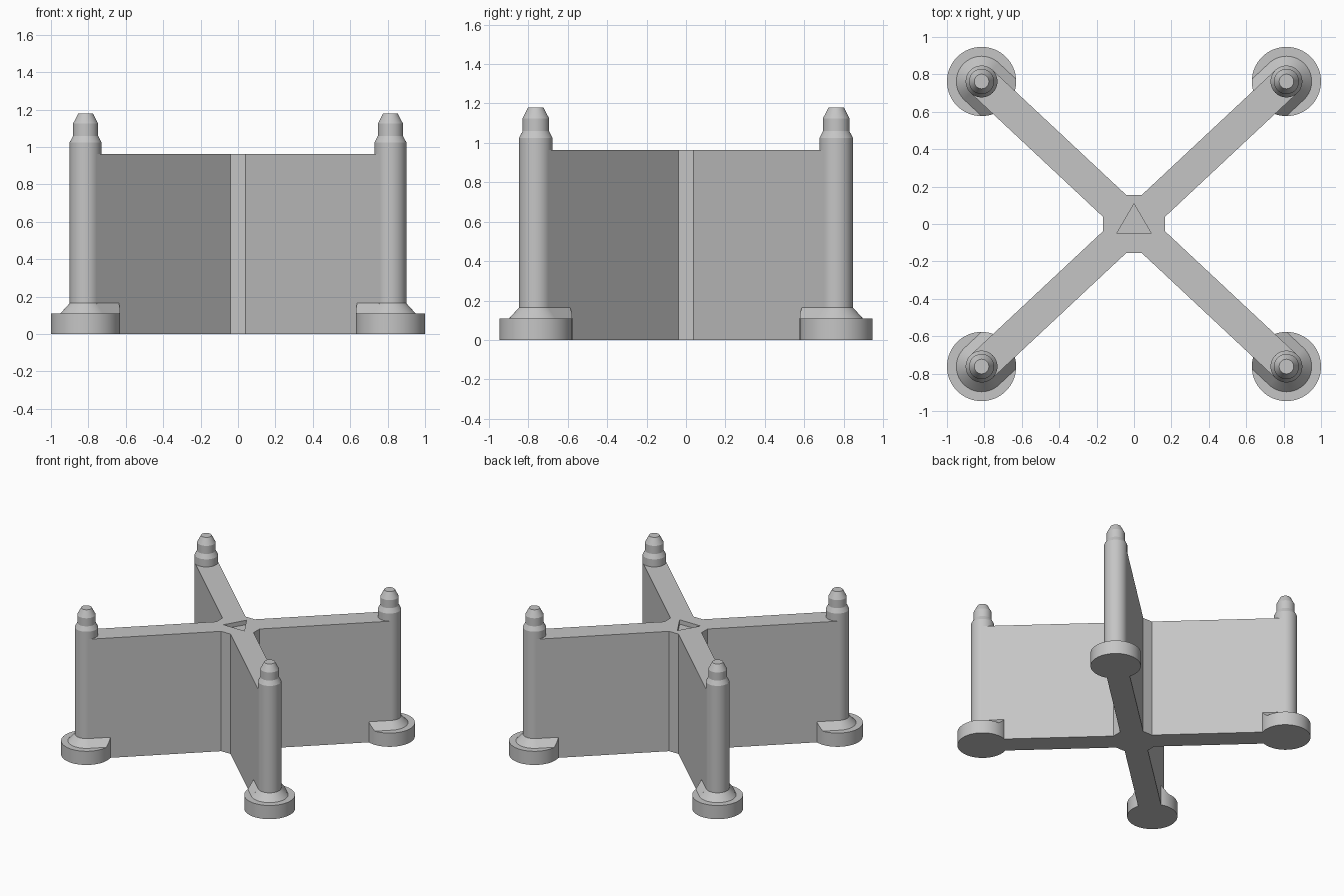
import bpy, bmesh, math
from mathutils import Vector

if "Cube" in bpy.data.objects:
    bpy.data.objects.remove(bpy.data.objects["Cube"])

PX, PY = 0.815, 0.762            # post centre
R_FOOT, R_POST, FLARE = 0.185, 0.085, 0.05
Z_FOOT, Z_FLARE, Z_WALL, Z_TOP = 0.11, 0.165, 0.964, 1.18
SEG = 64

grey = bpy.data.materials.new("light_grey")
grey.diffuse_color = (0.56, 0.56, 0.56, 1)
grey.use_nodes = True
grey.node_tree.nodes["Principled BSDF"].inputs["Base Color"].default_value = grey.diffuse_color


def make_object(name, bm):
    bmesh.ops.recalc_face_normals(bm, faces=bm.faces[:])
    mesh = bpy.data.meshes.new(name)
    bm.to_mesh(mesh)
    bm.free()
    mesh.materials.append(grey)
    obj = bpy.data.objects.new(name, mesh)
    bpy.context.collection.objects.link(obj)
    return obj


def prism(name, points, vector):
    """Closed polygon swept along a vector."""
    bm = bmesh.new()
    face = bm.faces.new([bm.verts.new(p) for p in points])
    ext = bmesh.ops.extrude_face_region(bm, geom=[face], use_keep_orig=True)
    verts = [g for g in ext["geom"] if isinstance(g, bmesh.types.BMVert)]
    bmesh.ops.translate(bm, verts=verts, vec=vector)
    return make_object(name, bm)


def lathe(name, profile):
    """Stack of rings around the post axis, capped at both ends."""
    bm = bmesh.new()
    rings = [[bm.verts.new((PX + r * math.cos(2 * math.pi * i / SEG),
                            PY + r * math.sin(2 * math.pi * i / SEG), z))
              for i in range(SEG)] for r, z in profile]
    for a, b in zip(rings, rings[1:]):
        for i in range(SEG):
            j = (i + 1) % SEG
            bm.faces.new((a[i], a[j], b[j], b[i]))
    bm.faces.new(rings[0])
    bm.faces.new(rings[-1])
    return make_object(name, bm)


def boolean(obj, cutter, operation):
    mod = obj.modifiers.new("cut", 'BOOLEAN')
    mod.object, mod.operation, mod.solver = cutter, operation, 'EXACT'
    cutter.hide_render = True
    bpy.context.view_layer.update()
    deps = bpy.context.evaluated_depsgraph_get()
    mesh = bpy.data.meshes.new_from_object(obj.evaluated_get(deps))
    obj.modifiers.clear()
    obj.data = mesh
    bpy.data.objects.remove(cutter)


def four_corners(obj):
    mod = obj.modifiers.new("mirror", 'MIRROR')
    mod.use_axis = (True, True, False)
    mod.use_mirror_merge = False


# Crossed walls with a flat-sided hub, as one outline
arm = Vector((PX, PY, 0)).normalized()
side = Vector((-arm.y, arm.x, 0))
post = Vector((PX, PY, 0))
hub_x, hub_y = 0.165, 0.155
quarter = [Vector((hub_x, (arm.y * hub_x - R_POST) / arm.x, 0)),
           post - side * R_POST, post + side * R_POST,
           Vector(((arm.x * hub_y - R_POST) / arm.y, hub_y, 0))]
outline = []
for sx, sy in ((1, 1), (-1, 1), (-1, -1), (1, -1)):
    part = [(p.x * sx, p.y * sy, 0) for p in quarter]
    outline += part if sx * sy > 0 else part[::-1]
walls = prism("crossed_walls", outline, (0, 0, Z_WALL))

# Shallow triangular pocket in the hub
pocket = prism("pocket_cutter", [(-0.093, -0.052, Z_WALL - 0.035),
                                 (0.093, -0.052, Z_WALL - 0.035),
                                 (0, 0.108, Z_WALL - 0.035)], (0, 0, 0.1))
boolean(walls, pocket, 'DIFFERENCE')

# Round feet
foot = lathe("feet", [(R_FOOT, 0), (R_FOOT, Z_FOOT)])

# Posts with flared base, shoulder and tapered tip
posts = lathe("posts", [(R_POST + FLARE, Z_FOOT), (R_POST, Z_FLARE),
                        (R_POST, 1.025), (0.067, 1.06),
                        (0.067, 1.125), (0.039, Z_TOP)])

# Sloped fillets between feet and walls, trimmed to the foot circle
section = [post + side * s + Vector((0, 0, z)) for s, z in
           ((-R_POST - FLARE, Z_FOOT), (R_POST + FLARE, Z_FOOT),
            (R_POST, Z_FLARE), (-R_POST, Z_FLARE))]
fillet = prism("foot_fillets", section, -arm * 0.3)
trim = lathe("fillet_trim", [(R_FOOT, 0.02), (R_FOOT, 0.3)])
boolean(fillet, trim, 'INTERSECT')

for obj in (foot, posts, fillet):
    four_corners(obj)

# Smooth round surfaces, sharp edges kept
bpy.ops.object.select_all(action='DESELECT')
for obj in (foot, posts, fillet):
    obj.select_set(True)
    bpy.context.view_layer.objects.active = obj
bpy.ops.object.shade_smooth_by_angle(angle=math.radians(20))
